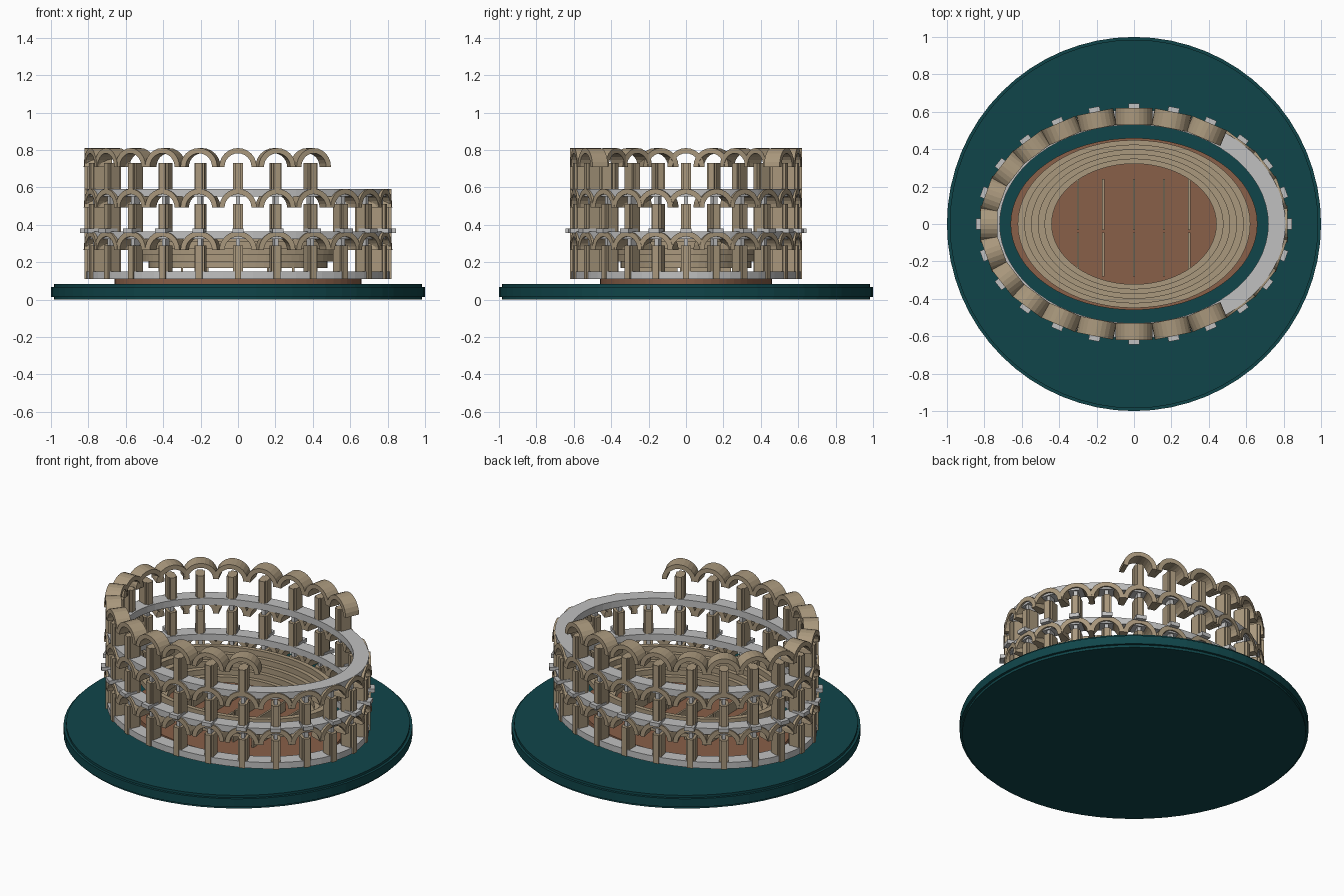
import bpy, bmesh
from math import sin, cos, pi, atan2, radians
from mathutils import Matrix, Vector

cube = bpy.data.objects.get("Cube")
if cube:
    bpy.data.objects.remove(cube, do_unlink=True)


def material(name, rgb):
    m = bpy.data.materials.new(name)
    m.use_nodes = True
    m.diffuse_color = (*rgb, 1)
    m.node_tree.nodes["Principled BSDF"].inputs["Base Color"].default_value = (*rgb, 1)
    return m


STONE = material("tan stone", (0.40, 0.315, 0.205))
GREY = material("light grey", (0.53, 0.53, 0.53))
CLAY = material("brown clay", (0.25, 0.115, 0.065))
TEAL = material("dark teal", (0.005, 0.06, 0.068))

COUNT = 24              # bays around the ellipse
RX, RY = 0.775, 0.575   # centre line of the wall


def finish(bm, name, mat):
    bmesh.ops.recalc_face_normals(bm, faces=bm.faces)
    me = bpy.data.meshes.new(name)
    bm.to_mesh(me)
    bm.free()
    me.materials.append(mat)
    ob = bpy.data.objects.new(name, me)
    bpy.context.scene.collection.objects.link(ob)
    return ob


def lathe(name, profile, mat, seg=64):
    """Sweep a closed profile of (rx, ry, z) points around the z axis."""
    bm = bmesh.new()
    loops = []
    for i in range(seg):
        a = 2 * pi * i / seg
        loops.append([bm.verts.new((rx * cos(a), ry * sin(a), z)) for rx, ry, z in profile])
    n = len(profile)
    for i in range(seg):
        p, q = loops[i], loops[(i + 1) % seg]
        for j in range(n):
            k = (j + 1) % n
            bm.faces.new((p[j], q[j], q[k], p[k]))
    return finish(bm, name, mat)


def ring(name, inner, outer, z0, z1, mat):
    return lathe(name, [(*inner, z0), (*outer, z0), (*outer, z1), (*inner, z1)], mat)


def disc(name, rx, ry, z0, z1, mat, bevel=0.0):
    bm = bmesh.new()
    bmesh.ops.create_cone(bm, cap_ends=True, segments=64, radius1=1, radius2=1, depth=1,
                          matrix=Matrix.Translation((0, 0, (z0 + z1) / 2))
                          @ Matrix.Diagonal((rx, ry, z1 - z0, 1)))
    if bevel:
        rim = [e for e in bm.edges if abs(e.verts[0].co.z - e.verts[1].co.z) < 1e-4]
        bmesh.ops.bevel(bm, geom=rim, offset=bevel, segments=2, affect='EDGES')
    return finish(bm, name, mat)


def box(bm, frame, size, centre):
    bmesh.ops.create_cube(bm, size=1, matrix=frame @ Matrix.Translation(centre)
                          @ Matrix.Diagonal((*size, 1)))


def arch(bm, frame, z, outer=0.1, inner=0.072, depth=0.09, steps=12):
    """Half-round band: local x points outward, y along the wall."""
    rows = []
    for i in range(steps + 1):
        a = pi * i / steps
        rows.append([bm.verts.new(frame @ Vector((d, r * cos(a), z + r * sin(a))))
                     for d, r in ((-depth / 2, inner), (depth / 2, inner),
                                  (depth / 2, outer), (-depth / 2, outer))])
    for p, q in zip(rows, rows[1:]):
        for j in range(4):
            k = (j + 1) % 4
            bm.faces.new((p[j], p[k], q[k], q[j]))
    bm.faces.new(rows[0])
    bm.faces.new(rows[-1][::-1])


def bay(i):
    """Frame of one bay, turned to the outward normal of the ellipse."""
    a = 2 * pi * i / COUNT
    turn = atan2(sin(a) / RY, cos(a) / RX)
    return Matrix.Translation((RX * cos(a), RY * sin(a), 0)) @ Matrix.Rotation(turn, 4, 'Z')


# Ground and arena floor
disc("ground_disc", 1, 1, 0, 0.083, TEAL, 0.015)
disc("arena_floor", 0.66, 0.46, 0.08, 0.112, CLAY)

# Stepped seating bowl
for t in range(5):
    rx, ry, z = 0.44 + 0.036 * t, 0.322 + 0.025 * t, 0.168 + 0.035 * t
    ring(f"seat_tier_{t + 1}", (rx, ry), (rx + 0.038, ry + 0.027), z, z + 0.036, STONE)

# Low walls on the arena floor
walls = bmesh.new()
for x in (-0.3, -0.165, 0, 0.16, 0.295):
    for y0, y1 in ((-0.28, -0.045), (-0.032, 0.24)):
        box(walls, Matrix(), (0.012, y1 - y0, 0.065), (x, (y0 + y1) / 2, 0.14))
finish(walls, "arena_walls", STONE)

# Grey floor rings of the outer wall
for name, z0, z1 in (("lower", 0.11, 0.15), ("middle", 0.325, 0.365), ("upper", 0.55, 0.592)):
    ring(f"{name}_ring", (0.718, 0.53), (0.81, 0.612), z0, z1, GREY)

# Storeys: pillar bottom, pillar top, arch springing; the top one is broken off
storeys = (("first", 0.11, 0.29, 0.265), ("second", 0.365, 0.51, 0.492), ("third", 0.59, 0.73, 0.71))
full = range(COUNT)
broken = range(4, COUNT - 3)
for name, z0, z1, spring in storeys:
    bays = broken if name == "third" else full
    pillars, arches = bmesh.new(), bmesh.new()
    for i in bays:
        f = bay(i)
        h, mid = z1 - z0, (z0 + z1) / 2
        box(pillars, f, (0.062, 0.054, h), (0, 0, mid))
        box(pillars, f, (0.09, 0.034, h), (0, 0, mid))
        arch(arches, f, spring)
    finish(pillars, f"{name}_storey_pillars", STONE)
    finish(arches, f"{name}_storey_arches", STONE)

# Slim posts between pillar heads and arch crowns, and projecting ledge plates
posts, plates = bmesh.new(), bmesh.new()
for i in full:
    f = bay(i)
    for z in (0.312, 0.535):
        box(posts, f, (0.05, 0.022, 0.06), (0, 0, z))
    box(plates, f, (0.08, 0.06, 0.024), (0.03, 0, 0.367))
finish(posts, "pillar_head_posts", GREY)
finish(plates, "ledge_plates", GREY)
